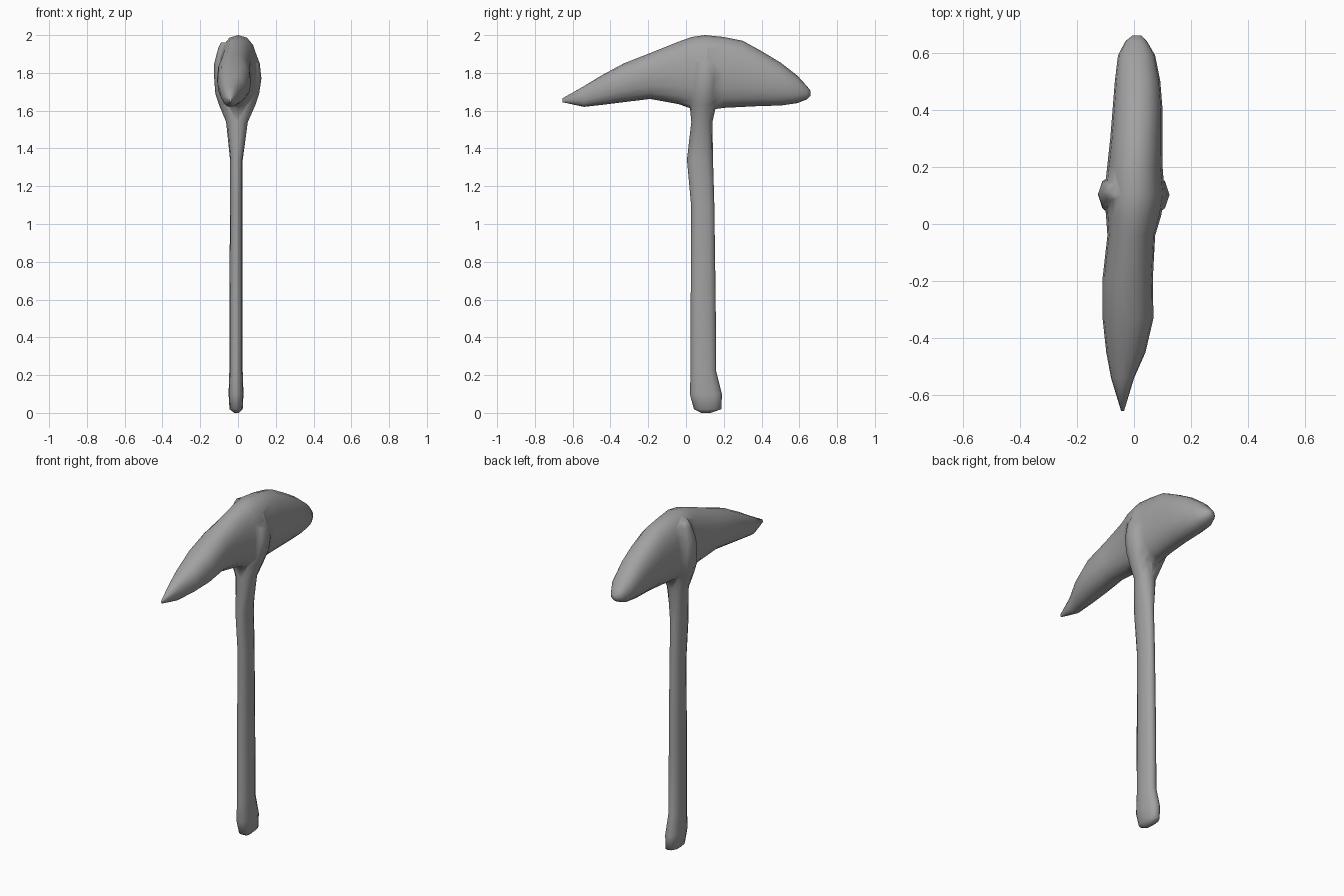
import bpy, bmesh
from math import cos, sin, pi, copysign
from mathutils import Vector


def loft(name, rings, place, sides, power):
    """Skin rounded sections (t, u0, u1, v0, v1) and close both ends."""
    bm = bmesh.new()
    loops = []
    for t, u0, u1, v0, v1 in rings:
        loop = []
        for i in range(sides):
            a = 2 * pi * i / sides
            c, s = cos(a), sin(a)
            c = copysign(abs(c) ** power, c)
            s = copysign(abs(s) ** power, s)
            u = (u0 + u1) / 2 + (u1 - u0) / 2 * c
            v = (v0 + v1) / 2 + (v1 - v0) / 2 * s
            loop.append(bm.verts.new(place(t, u, v)))
        loops.append(loop)
    for a, b in zip(loops, loops[1:]):
        for i in range(sides):
            j = (i + 1) % sides
            bm.faces.new((a[i], a[j], b[j], b[i]))
    bm.faces.new(loops[0])
    bm.faces.new(loops[-1])
    bmesh.ops.recalc_face_normals(bm, faces=bm.faces)
    mesh = bpy.data.meshes.new(name)
    bm.to_mesh(mesh)
    bm.free()
    mesh.materials.append(grey)
    obj = bpy.data.objects.new(name, mesh)
    bpy.context.collection.objects.link(obj)
    return obj


# Dark grey finish
grey = bpy.data.materials.new("dark_grey")
grey.diffuse_color = (0.36, 0.36, 0.36, 1)

# Head: pointed pick at the front, blunt nose at the back (y, x range, z range)
head = loft("pick_head", [
    (-0.655, -0.045, -0.035, 1.645, 1.665),
    (-0.54, -0.08, 0.00, 1.62, 1.73),
    (-0.45, -0.097, 0.04, 1.63, 1.785),
    (-0.33, -0.11, 0.068, 1.645, 1.85),
    (-0.19, -0.11, 0.066, 1.662, 1.905),
    (-0.04, -0.093, 0.074, 1.635, 1.965),
    (0.03, -0.098, 0.095, 1.61, 1.99),
    (0.10, -0.105, 0.108, 1.60, 2.00),
    (0.20, -0.094, 0.10, 1.615, 1.99),
    (0.30, -0.083, 0.10, 1.62, 1.97),
    (0.40, -0.075, 0.10, 1.625, 1.915),
    (0.50, -0.067, 0.092, 1.627, 1.855),
    (0.59, -0.056, 0.074, 1.64, 1.785),
    (0.64, -0.03, 0.045, 1.66, 1.73),
    (0.66, -0.005, 0.025, 1.68, 1.705),
], lambda t, u, v: Vector((u, t, v)), 16, 0.88)

# Handle: flared grip below, widening into side cheeks around the head
handle = loft("handle", [
    (0.00, -0.02, 0.005, 0.08, 0.13),
    (0.02, -0.045, 0.025, 0.042, 0.188),
    (0.10, -0.05, 0.029, 0.02, 0.19),
    (0.22, -0.046, 0.025, 0.025, 0.16),
    (0.60, -0.046, 0.025, 0.025, 0.157),
    (1.10, -0.042, 0.024, 0.027, 0.15),
    (1.34, -0.042, 0.025, 0.005, 0.143),
    (1.54, -0.063, 0.052, 0.028, 0.14),
    (1.63, -0.10, 0.092, 0.02, 0.16),
    (1.69, -0.12, 0.112, 0.01, 0.185),
    (1.77, -0.126, 0.124, 0.015, 0.19),
    (1.85, -0.126, 0.115, 0.03, 0.18),
    (1.93, -0.105, 0.085, 0.06, 0.165),
    (1.96, -0.09, 0.05, 0.08, 0.15),
], lambda t, u, v: Vector((u, v, t)), 12, 0.9)

# Merge into one continuous tool
bpy.context.view_layer.objects.active = head
head.select_set(True)
mod = head.modifiers.new("join_handle", 'BOOLEAN')
mod.operation = 'UNION'
mod.solver = 'EXACT'
mod.object = handle
bpy.ops.object.modifier_apply(modifier=mod.name)
bpy.data.objects.remove(handle)
head.name = "pickaxe"
bpy.ops.object.shade_smooth_by_angle(angle=1.2)
